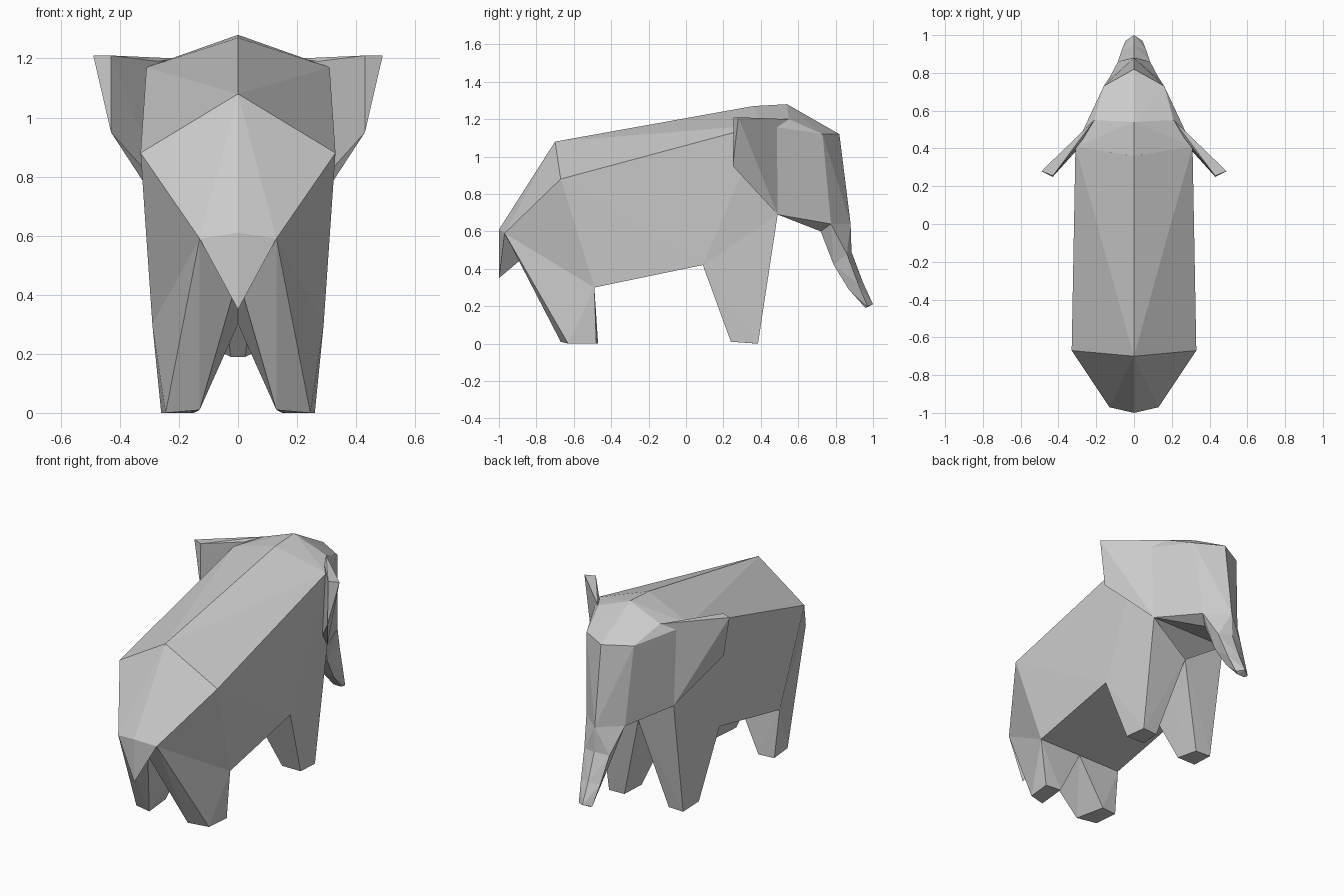
import bpy
import bmesh

if "Cube" in bpy.data.objects:
    bpy.data.objects.remove(bpy.data.objects["Cube"])


def flip(p):
    return (-p[0], p[1], p[2])


def hull(name, points):
    """Faceted solid wrapped around a few corner points."""
    bm = bmesh.new()
    for p in sorted(set(points)):
        bm.verts.new(p)
    res = bmesh.ops.convex_hull(bm, input=list(bm.verts))
    loose = [v for v in bm.verts if not v.link_faces]
    bmesh.ops.delete(bm, geom=loose, context='VERTS')
    bmesh.ops.recalc_face_normals(bm, faces=list(bm.faces))
    me = bpy.data.meshes.new(name)
    bm.to_mesh(me)
    bm.free()
    ob = bpy.data.objects.new(name, me)
    bpy.context.collection.objects.link(ob)
    return ob


def centre_hull(name, half):
    return hull(name, half + [flip(p) for p in half])


def pair_hull(name, pts):
    hull(name + "_right", pts)
    hull(name + "_left", [flip(p) for p in pts])


# shared corners where the parts meet
nape = (0, 0.36, 1.27)
shoulder = (0.31, 0.41, 1.17)
chest = (0.26, 0.49, 0.69)
belly = (0.29, 0.09, 0.42)
knee = (0.29, -0.49, 0.30)
rump = (0.13, -0.97, 0.59)
tail_top = (0, -1.0, 0.61)
crotch = (0, -0.87, 0.46)
temple = (0.21, 0.55, 1.20)

# torso
centre_hull("torso", [nape, (0, -0.70, 1.08), (0.33, -0.67, 0.88), shoulder,
                      chest, belly, knee, rump, tail_top, crotch])

# tail
centre_hull("tail", [rump, tail_top, (0, -1.0, 0.35), crotch])

# legs
pair_hull("rear_leg", [rump, knee, crotch, (0, -0.49, 0.30),
                       (0.13, -0.67, 0.01), (0.245, -0.63, 0),
                       (0.26, -0.48, 0), (0.16, -0.47, 0)])
pair_hull("front_leg", [chest, belly, (0, 0.46, 0.52), (0, 0.09, 0.42),
                        (0.13, 0.24, 0.01), (0.255, 0.24, 0.01),
                        (0.25, 0.385, 0), (0.15, 0.38, 0)])

# trunk rings: front, side, back corner
rings = [
    [(0, 0.88, 0.64), (0.13, 0.775, 0.64), (0.07, 0.72, 0.60)],
    [(0, 0.885, 0.49), (0.085, 0.86, 0.48), (0.05, 0.79, 0.42)],
    [(0, 0.945, 0.33), (0.065, 0.92, 0.32), (0.035, 0.87, 0.29)],
    [(0, 1.0, 0.21), (0.045, 0.97, 0.20), (0.025, 0.96, 0.19)],
]

# head
centre_hull("head", [nape, shoulder, (0, 0.54, 1.28), temple,
                     (0.16, 0.73, 1.12), (0, 0.82, 1.12), chest] + rings[0])

# trunk
for i in range(len(rings) - 1):
    centre_hull(f"trunk_segment_{i + 1}", rings[i] + rings[i + 1])

# ears
pair_hull("ear", [temple, (0.49, 0.28, 1.21), (0.43, 0.25, 0.95), chest,
                  (0.43, 0.255, 1.21), (0.27, 0.45, 1.19), (0.25, 0.45, 0.75)])
